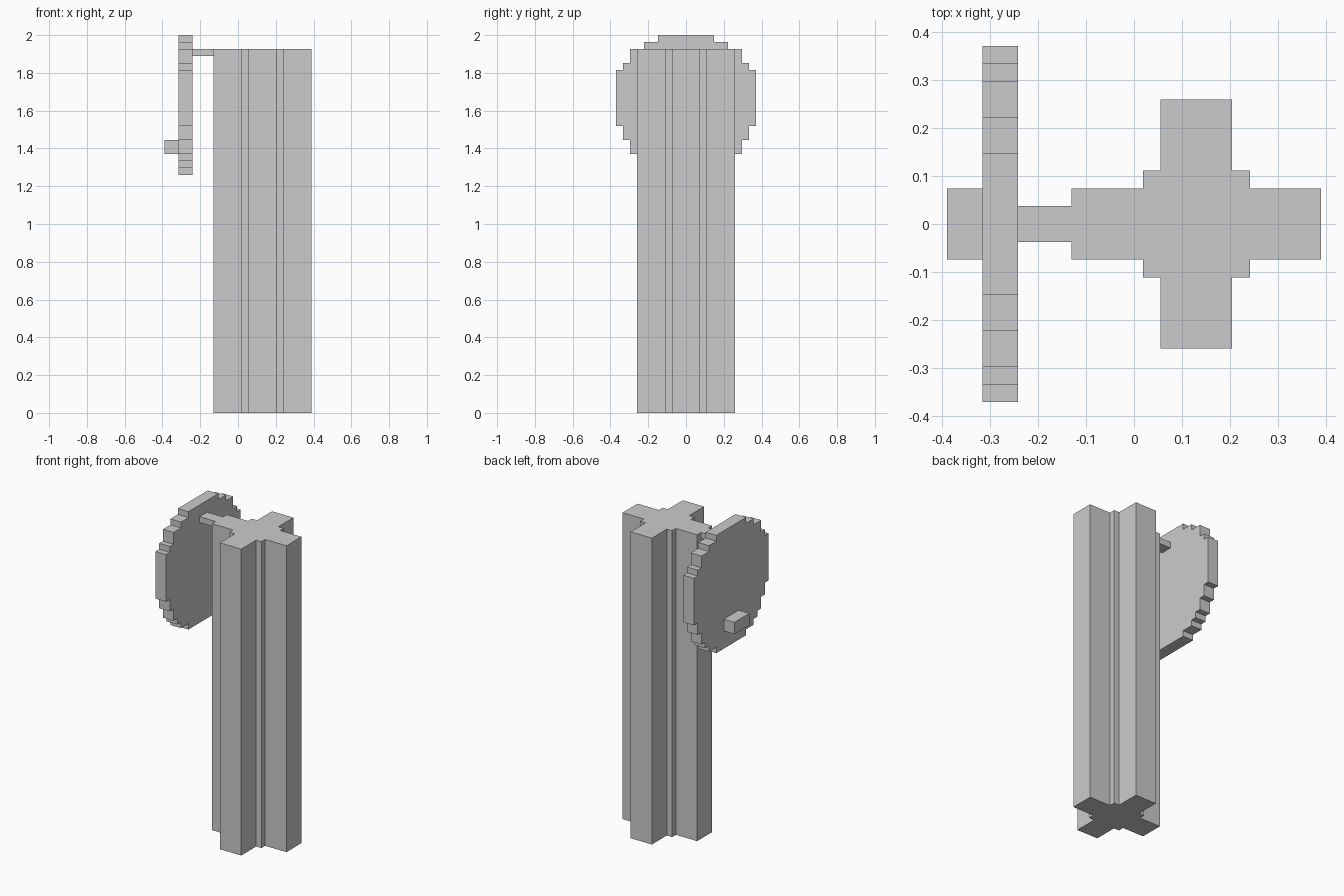
import bpy
import bmesh
from mathutils import Vector

cube = bpy.data.objects.get("Cube")
if cube:
    bpy.data.objects.remove(cube, do_unlink=True)

U = 2 / 27  # grid unit of the blocky design

grey = bpy.data.materials.new("plain grey")
grey.use_nodes = True
colour = (0.6, 0.6, 0.6, 1)
grey.diffuse_color = colour
grey.node_tree.nodes["Principled BSDF"].inputs["Base Color"].default_value = colour


def prism(name, outline, depth):
    """Extrude a closed outline (in grid units) along a vector."""
    bm = bmesh.new()
    face = bm.faces.new([bm.verts.new(Vector(p) * U) for p in outline])
    side = bmesh.ops.extrude_face_region(bm, geom=[face])["geom"]
    moved = [v for v in side if isinstance(v, bmesh.types.BMVert)]
    bmesh.ops.translate(bm, verts=moved, vec=Vector(depth) * U)
    bmesh.ops.recalc_face_normals(bm, faces=bm.faces)
    mesh = bpy.data.meshes.new(name)
    bm.to_mesh(mesh)
    bm.free()
    mesh.materials.append(grey)
    obj = bpy.data.objects.new(name, mesh)
    bpy.context.collection.objects.link(obj)
    return obj


def box(name, x0, x1, half_y, z0, z1):
    outline = [(x0, -half_y, z0), (x1, -half_y, z0), (x1, half_y, z0), (x0, half_y, z0)]
    return prism(name, outline, (0, 0, z1 - z0))


# Post: cross-shaped section with stepped inner corners
quarter = [(3.5, 1), (1.5, 1), (1.5, 1.5), (1, 1.5), (1, 3.5)]
right_half = [(x, -y) for x, y in reversed(quarter)] + quarter
left_half = [(-x, -y) for x, y in right_half]
prism("post", [(x + 1.75, y, 0) for x, y in right_half + left_half], (0, 0, 26))

# Disc: stepped round plate, listed as (half width, lower height) bands
bands = [(2, 26.5), (3, 26), (4, 25), (4.5, 24.5), (5, 20.5),
         (4.5, 19.5), (4, 18.5), (3.5, 18), (3, 17.5), (2, 17)]
edge, top = [], 27
for half, low in bands:
    edge += [(half, top), (half, low)]
    top = low
edge += [(-y, z) for y, z in reversed(edge)]
prism("disc", [(-4.25, y, z) for y, z in edge], (1, 0, 0))

# Arm joining the disc to the post, and the peg on the outer face
box("arm", -3.25, -1.75, 0.5, 25.5, 26)
box("peg", -5.25, -4.25, 1, 18.5, 19.5)
